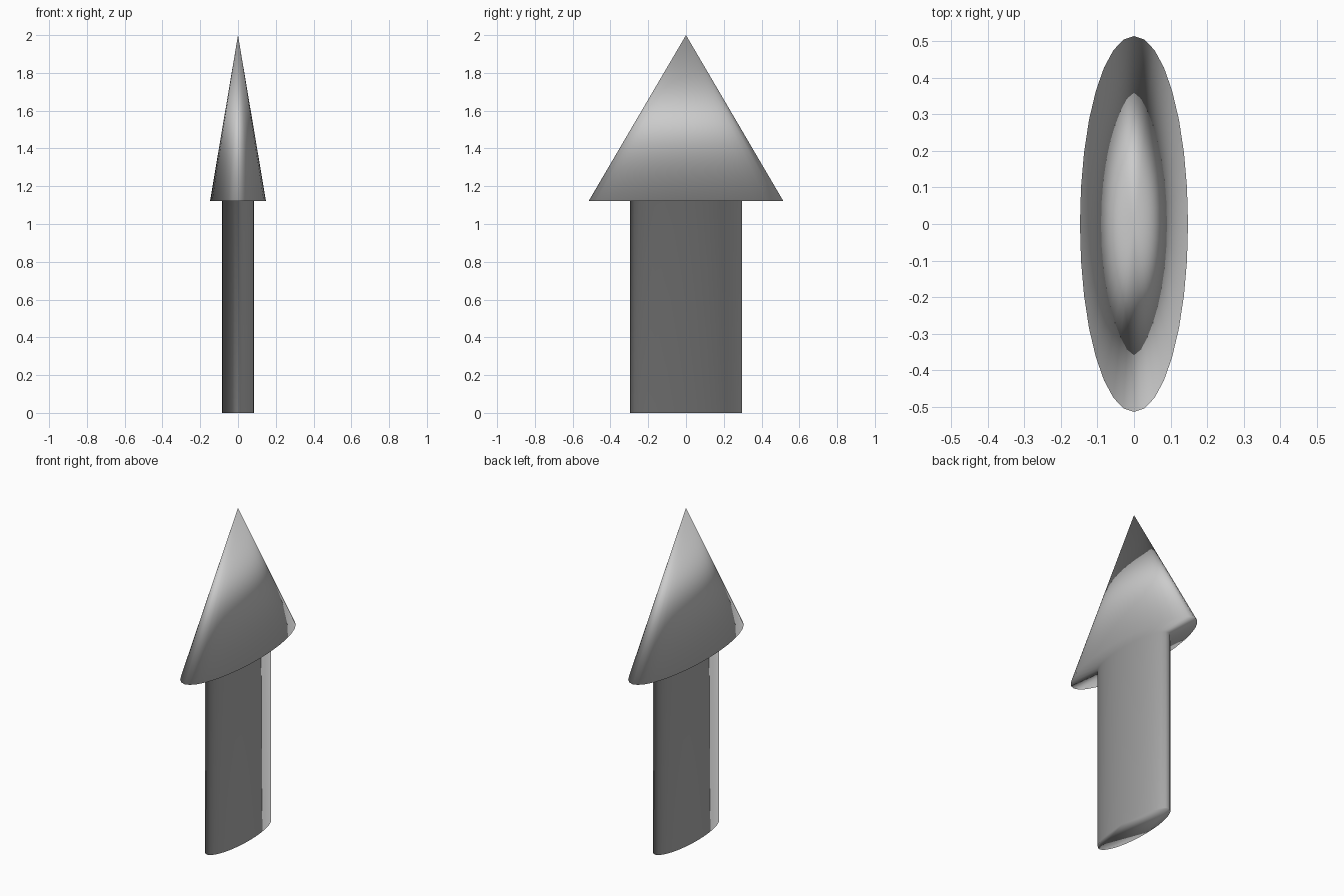
import bpy
import bmesh
import math

if "Cube" in bpy.data.objects:
    bpy.data.objects.remove(bpy.data.objects["Cube"])

SIDES = 32
HEAD_BASE = 1.122

bm = bmesh.new()


def ellipse_ring(radius_x, radius_y, z):
    angles = [2 * math.pi * i / SIDES for i in range(SIDES)]
    return [bm.verts.new((radius_x * math.cos(a), radius_y * math.sin(a), z))
            for a in angles]


# Rings: shaft bottom, shaft top, head rim
rings = [ellipse_ring(0.084, 0.296, 0.0),
         ellipse_ring(0.084, 0.296, HEAD_BASE),
         ellipse_ring(0.148, 0.515, HEAD_BASE)]
tip = bm.verts.new((0, 0, 2.0))

# Bottom cap
bm.faces.new(reversed(rings[0]))

for i in range(SIDES):
    j = (i + 1) % SIDES
    # Shaft wall and underside of the head
    for low, high in zip(rings, rings[1:]):
        bm.faces.new((low[i], low[j], high[j], high[i]))
    # Pointed head
    bm.faces.new((rings[2][i], rings[2][j], tip))

# One continuous skin, smooth everywhere so shading flows over the rims
for face in bm.faces:
    face.smooth = True
mesh = bpy.data.meshes.new("arrow")
bm.to_mesh(mesh)
bm.free()
arrow = bpy.data.objects.new("arrow", mesh)
bpy.context.collection.objects.link(arrow)
